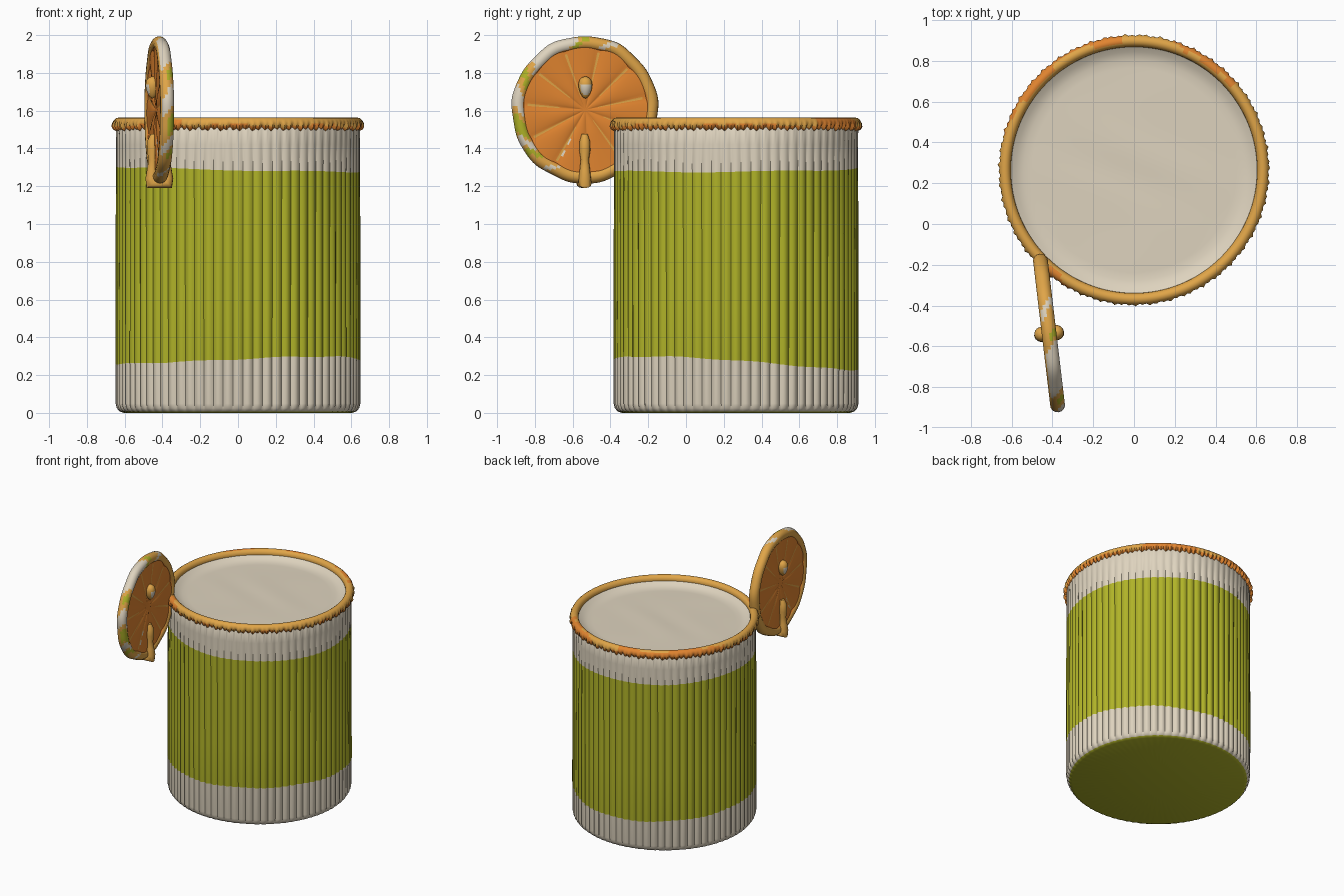
import bpy, bmesh, math
from mathutils import Vector
from math import sin, cos, pi, degrees

if "Cube" in bpy.data.objects:
    bpy.data.objects.remove(bpy.data.objects["Cube"])


def material(name, r, g, b):
    lin = [((c / 255 + 0.055) / 1.055) ** 2.4 for c in (r, g, b)]
    m = bpy.data.materials.new(name)
    m.diffuse_color = (*lin, 1)
    m.use_nodes = True
    m.node_tree.nodes["Principled BSDF"].inputs["Base Color"].default_value = m.diffuse_color
    return m


MATS = [material("cream", 222, 211, 190), material("lime green", 176, 179, 40),
        material("amber", 224, 165, 72), material("orange", 226, 133, 48)]
CREAM, GREEN, AMBER, ORANGE = range(4)


def finish(ob, angle=40):
    bpy.ops.object.select_all(action='DESELECT')
    ob.select_set(True)
    bpy.context.view_layer.objects.active = ob
    bpy.ops.object.shade_smooth_by_angle(angle=math.radians(angle))


def grid(name, nu, nv, point, colour, wrap_v=False):
    """Surface closed around u; point(u, v) gives positions, colour(u, v, centre) the material."""
    bm = bmesh.new()
    rows = [[bm.verts.new(point(u, v)) for u in range(nu)] for v in range(nv)]
    for v in range(nv if wrap_v else nv - 1):
        for u in range(nu):
            a, b, u2 = rows[v], rows[(v + 1) % nv], (u + 1) % nu
            f = bm.faces.new((a[u], a[u2], b[u2], b[u]))
            f.material_index = colour(u, v, f.calc_center_median())
    bmesh.ops.remove_doubles(bm, verts=bm.verts, dist=0.00005)
    bmesh.ops.recalc_face_normals(bm, faces=bm.faces)
    me = bpy.data.meshes.new(name)
    bm.to_mesh(me)
    bm.free()
    for m in MATS:
        me.materials.append(m)
    ob = bpy.data.objects.new(name, me)
    bpy.context.collection.objects.link(ob)
    finish(ob)
    return ob


# ---------- cup: ribbed wall with wavy colour bands ----------
CY, RIBS = 0.265, 76
NU = RIBS * 6


def low_edge(t):
    return 0.262 + 0.03 * cos(t + 1.25) + 0.012 * sin(2 * t + 2.6) + 0.003 * sin(9 * t)


def high_edge(t):
    return 1.29 + 0.014 * cos(t - 2.8) + 0.003 * sin(5 * t)


def cup_point(u, v):
    t = 2 * pi * u / NU
    lo, hi = low_edge(t), high_edge(t)
    prof = [(0, 0, 0), (0.605, 0, 0), (0.625, 0.008, .3), (0.637, 0.025, .7),
            (0.641, 0.05, 1), (0.641, lo - 0.01, 1), (0.642, lo, 1),
            (0.642, 0.6, .9), (0.642, 0.95, .8), (0.642, hi, .6),
            (0.643, 1.42, .5), (0.645, 1.51, .3), (0.63, 1.53, 0)]
    r, z, k = prof[v]
    r += k * 0.007 * (2 * abs(cos(RIBS * t / 2)) - 1)
    return (r * cos(t), CY + r * sin(t), z)


grid("ribbed_cup", NU, 13, cup_point,
     lambda u, v, c: GREEN if v < 2 or 6 <= v <= 8 else CREAM)


# ---------- creamy filling just below the rim ----------
def fill_point(u, v):
    t = 2 * pi * u / 96
    r = 0.618 * v / 16
    x, y = r * cos(t), r * sin(t)
    z = 1.497 + 0.004 * sin(9 * x + 3 * sin(5 * y)) * sin(7 * y + 1) * (1 - v / 16)
    z += 0.04 * max(0, (r - 0.53) / 0.09) ** 2
    return (x, CY + y, z)


grid("cream_filling", 96, 17, fill_point, lambda u, v, c: CREAM)

# ---------- beaded rim ----------
NR = 480


def rim_point(u, v):
    t, p = 2 * pi * u / NR, 2 * pi * v / 16
    low = max(0, -sin(p) + 0.5) * max(0, cos(p) + 0.3)
    bead = 0.006 * low * (sin(120 * t) + 0.7 * sin(47 * t))
    r = 0.633 + (0.029 + bead) * cos(p)
    return (r * cos(t), CY + r * sin(t), 1.531 + (0.032 + bead) * sin(p))


def rim_colour(u, v, c):
    a = degrees(2 * pi * u / NR)
    p = 2 * pi * (v + 0.5) / 16
    wave = 0.25 * sin(u * 0.11) + 0.15 * sin(u * 0.37)
    if cos(p) < -0.3:
        return AMBER
    if 95 < a < 165 or 40 < a < 75 or 228 < a < 243:   # broad orange patches
        return ORANGE if sin(p) < 0.93 + wave else AMBER
    return ORANGE if sin(p) < -0.35 + wave else AMBER


grid("beaded_rim", NR, 16, rim_point, rim_colour, wrap_v=True)

# ---------- citrus slice, standing beside the rim ----------
C = Vector((-0.417, -0.535, 1.605))
ALONG = Vector((-0.118, 0.993, 0))
NORMAL = Vector((0.993, 0.118, 0))


def place(a, n, z):
    return C + ALONG * a + NORMAL * n + Vector((0, 0, z))


def rind_point(u, v):
    t, p = 2 * pi * u / 120, 2 * pi * v / 14
    wob = 1 + 0.008 * sin(7 * t) + 0.005 * sin(13 * t)
    r = (0.354 + 0.036 * cos(p)) * wob
    return place(r * cos(t), 0.037 * sin(p), r * sin(t))


CREAM_SPOTS = [(68, 75), (100, 142), (165, 182), (206, 215), (238, 243)]
GREEN_SPOTS = [(92, 98), (150, 158), (188, 204), (217, 224)]


def rind_colour(u, v, c):
    p = 2 * pi * (v + 0.5) / 14
    a = u * 3 + 1.5
    if cos(p) < -0.55:
        return ORANGE
    shift = 5 * sin(p * 2)
    if sin(p) > -0.7:
        if any(lo < a + shift < hi for lo, hi in CREAM_SPOTS):
            return CREAM
        if sin(p) > 0.2 and any(lo < a + shift < hi for lo, hi in GREEN_SPOTS):
            return GREEN
    return AMBER


grid("slice_rind", 120, 14, rind_point, rind_colour, wrap_v=True)

# pulp faces with eleven bulging segments and pale dividing rays
NP = 143
for side, label in ((1, "right"), (-1, "left")):
    def pulp_point(u, v, s=side):
        t = 2 * pi * (u - 0.5) / NP + 0.2
        r = 0.345 * v / 10
        bulge = abs(sin(5.5 * (t - 0.2))) ** 0.5 * min(1, r / 0.12)
        return place(r * cos(t), s * (0.017 + 0.011 * bulge), r * sin(t))

    def pulp_colour(u, v, c):
        ray = u // 13
        if u % 13 == 0 and 2 + ray % 3 <= v <= 8:
            return AMBER
        if ray == 7 and u % 13 in (1, 12) and v in (5, 7):
            return CREAM
        return ORANGE

    grid("pulp_" + label, NP, 11, pulp_point, pulp_colour)

    # teardrop seed
    def seed_point(u, v, s=side):
        t, p = 2 * pi * u / 20, pi * v / 12
        w = 0.036 * sin(p) * (1 + 0.25 * cos(p))
        return place(-0.002 + w * cos(t), s * 0.036 + w * sin(t),
                     0.118 + 0.058 * cos(p))

    grid("seed_" + label, 20, 13, seed_point,
         lambda u, v, c, s=side: CREAM if 5 <= v <= 9 and
         s * (c - C).dot(NORMAL) > 0.056 else AMBER)

# ---------- drip that wraps under the slice on both sides ----------
half = [(0.030, 1.475, .6), (0.036, 1.44, 1), (0.036, 1.39, 1.1), (0.036, 1.34, .8),
        (0.038, 1.29, 1.0), (0.042, 1.24, 1.2), (0.042, 1.215, 1.3)]
path = half + [(-n, z, r) for n, z, r in reversed(half)]
cu = bpy.data.curves.new("drip", 'CURVE')
cu.dimensions = '3D'
cu.bevel_depth = 0.027
cu.bevel_resolution = 4
cu.use_fill_caps = True
sp = cu.splines.new('POLY')
sp.points.add(len(path) - 1)
for pt, (n, z, r) in zip(sp.points, path):
    pt.co = (*place(-0.005, n, z - C.z), 1)
    pt.radius = r
cu.materials.append(MATS[AMBER])
drip = bpy.data.objects.new("slice_drip", cu)
bpy.context.collection.objects.link(drip)
bpy.ops.object.select_all(action='DESELECT')
drip.select_set(True)
bpy.context.view_layer.objects.active = drip
bpy.ops.object.convert(target='MESH')
finish(bpy.context.view_layer.objects.active, 50)
